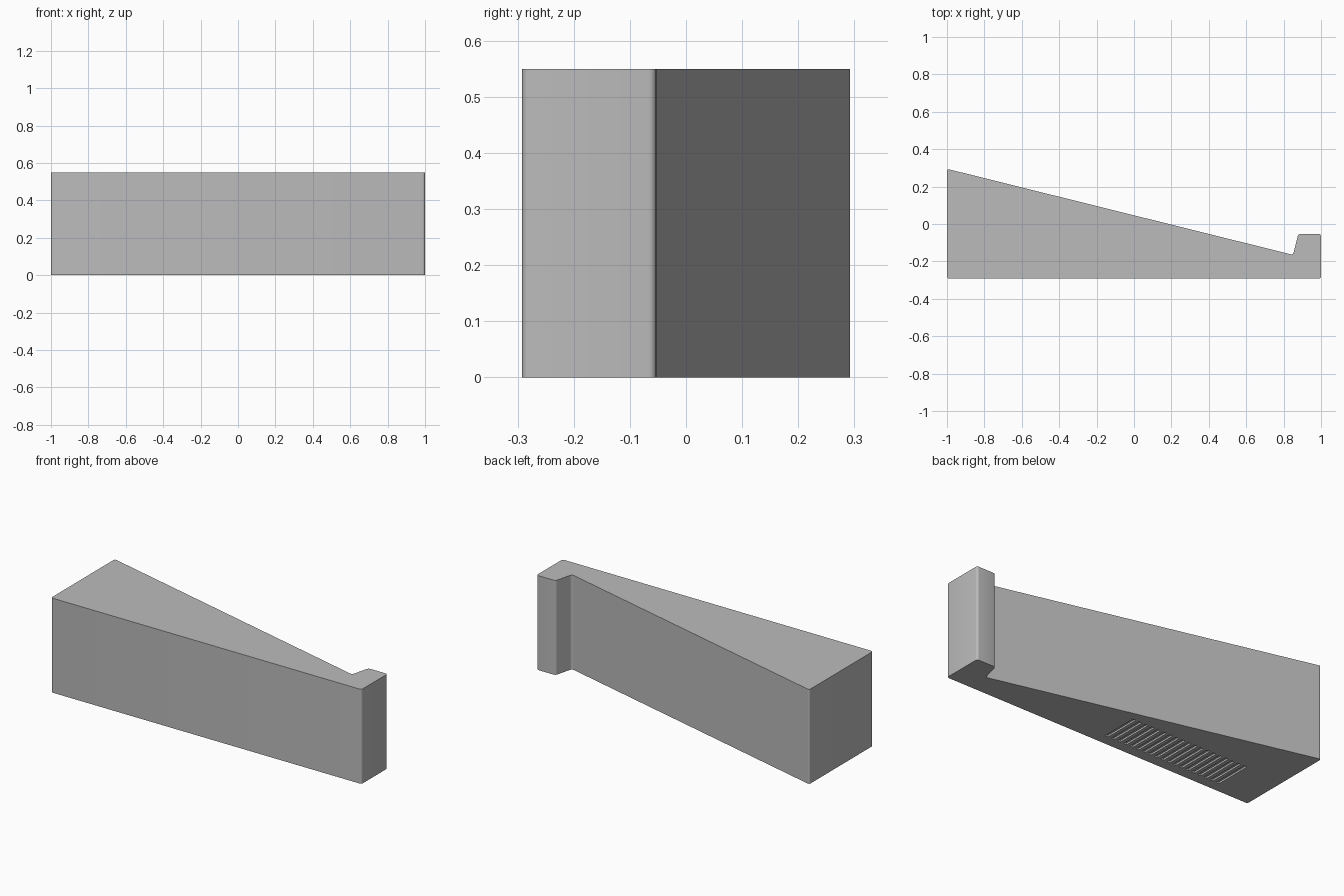
import bpy
import bmesh
from mathutils import Matrix

if "Cube" in bpy.data.objects:
    bpy.data.objects.remove(bpy.data.objects["Cube"], do_unlink=True)

HEIGHT = 0.55

grey = bpy.data.materials.new("plain grey")
grey.use_nodes = True
colour = (0.5, 0.5, 0.5, 1)
grey.diffuse_color = colour
grey.node_tree.nodes["Principled BSDF"].inputs["Base Color"].default_value = colour


def make_object(name, bm):
    bmesh.ops.recalc_face_normals(bm, faces=bm.faces[:])
    mesh = bpy.data.meshes.new(name)
    bm.to_mesh(mesh)
    bm.free()
    obj = bpy.data.objects.new(name, mesh)
    bpy.context.collection.objects.link(obj)
    mesh.materials.append(grey)
    return obj


# Wedge body with a square-cut notch and end stop, extruded upwards
outline = [(-1, -0.292), (1, -0.292), (1, -0.053),
           (0.878, -0.053), (0.85, -0.165), (-1, 0.295)]
bm = bmesh.new()
base = bm.faces.new([bm.verts.new((x, y, 0)) for x, y in outline])
top = bmesh.ops.extrude_face_region(bm, geom=[base])
bmesh.ops.translate(bm, vec=(0, 0, HEIGHT),
                    verts=[g for g in top["geom"] if isinstance(g, bmesh.types.BMVert)])
# Small rounding on the upright corners
uprights = [e for e in bm.edges
            if abs(e.verts[0].co.z - e.verts[1].co.z) > HEIGHT / 2]
bmesh.ops.bevel(bm, geom=uprights, offset=0.013, segments=5,
                profile=0.5, affect='EDGES')
body = make_object("wedge_body", bm)

# Row of plain shallow grooves in the underside
bm = bmesh.new()
count = 19
for i in range(count):
    x = -0.75 + 0.74 * i / (count - 1)
    bmesh.ops.create_cube(bm, size=1, matrix=Matrix.Translation((x, -0.12, 0))
                          @ Matrix.Diagonal((0.02, 0.22, 0.02, 1)))
cutter = make_object("groove_cutter", bm)
cutter.hide_render = True

cut = body.modifiers.new("grooves", 'BOOLEAN')
cut.operation = 'DIFFERENCE'
cut.solver = 'EXACT'
cut.object = cutter

# Apply the cut, then keep flat faces crisp and corners smooth
for obj in bpy.context.selected_objects:
    obj.select_set(False)
body.select_set(True)
bpy.context.view_layer.objects.active = body
bpy.ops.object.modifier_apply(modifier=cut.name)
bpy.data.objects.remove(cutter, do_unlink=True)
bpy.ops.object.shade_smooth_by_angle(angle=0.6)
